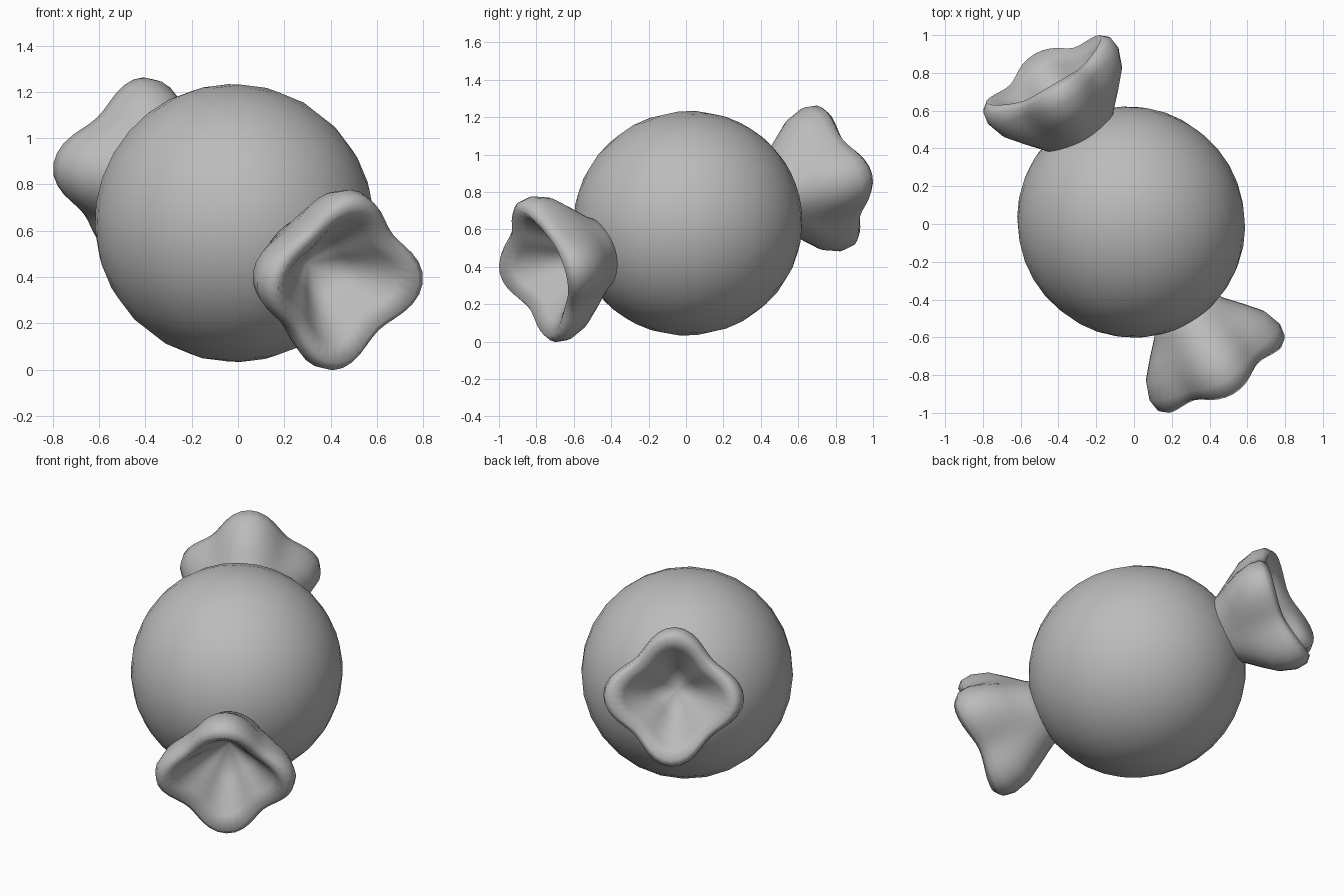
import bpy, bmesh, math
from mathutils import Vector, Matrix

if "Cube" in bpy.data.objects:
    bpy.data.objects.remove(bpy.data.objects["Cube"])

mat = bpy.data.materials.new("wrapper_grey")
mat.use_nodes = True
mat.diffuse_color = (0.5, 0.5, 0.5, 1)
mat.node_tree.nodes["Principled BSDF"].inputs["Base Color"].default_value = (0.5, 0.5, 0.5, 1)

CENTRE = Vector((0, 0, 0.63))
AXIS = Vector((0.485, -0.83, -0.27)).normalized()
SEGMENTS = 48

# (radius, distance along axis), from the neck over the lip and into the funnel
LOBE = [(.14, .48), (.21, .60), (.29, .69), (.365, .78), (.40, .88),
        (.39, .95), (.35, .985), (.28, .92), (.15, .77), (0, .62)]
VALLEY = [(.14, .48), (.20, .60), (.25, .69), (.29, .78), (.31, .88),
          (.305, .93), (.275, .95), (.21, .89), (.11, .75), (0, .62)]


def frame(axis):
    """Matrix with local z along the axis and local x level."""
    side = Vector((0, 0, 1)).cross(axis).normalized()
    up = axis.cross(side)
    return Matrix.Translation(CENTRE) @ Matrix((side, up, axis)).transposed().to_4x4()


def finish(name, bm, matrix):
    bmesh.ops.recalc_face_normals(bm, faces=bm.faces)
    bm.transform(matrix)
    mesh = bpy.data.meshes.new(name)
    for f in bm.faces:
        f.smooth = True
    bm.to_mesh(mesh)
    bm.free()
    mesh.materials.append(mat)
    obj = bpy.data.objects.new(name, mesh)
    bpy.context.collection.objects.link(obj)
    return obj


def wrapper_end(name, axis):
    """Four-lobed flared twist of wrapper."""
    bm = bmesh.new()
    rings = []
    for (r1, t1), (r0, t0) in zip(LOBE[:-1], VALLEY[:-1]):
        ring = []
        for i in range(SEGMENTS):
            a = math.tau * i / SEGMENTS
            w = 0.5 + 0.5 * math.cos(4 * a)
            r, t = r0 + (r1 - r0) * w, t0 + (t1 - t0) * w
            ring.append(bm.verts.new((r * math.cos(a), r * math.sin(a), t)))
        rings.append(ring)
    for a, b in zip(rings, rings[1:]):
        for i in range(SEGMENTS):
            j = (i + 1) % SEGMENTS
            bm.faces.new((a[i], a[j], b[j], b[i]))
    # funnel point and hidden neck cap
    tip = bm.verts.new((0, 0, LOBE[-1][1]))
    for i in range(SEGMENTS):
        bm.faces.new((rings[-1][i], rings[-1][(i + 1) % SEGMENTS], tip))
    bm.faces.new(rings[0][::-1])
    finish(name, bm, frame(axis))


# Round sweet in the middle, slightly longer towards the wrapper ends
bm = bmesh.new()
bmesh.ops.create_uvsphere(bm, u_segments=28, v_segments=18, radius=0.6)
bmesh.ops.scale(bm, vec=(1, 1, 1.03), verts=bm.verts)
ball = finish("candy_ball", bm, frame(AXIS))
ball.location = (-0.015, 0.01, 0.003)

# Twisted wrapper ends
wrapper_end("front_wrapper_end", AXIS)
wrapper_end("back_wrapper_end", -AXIS)
